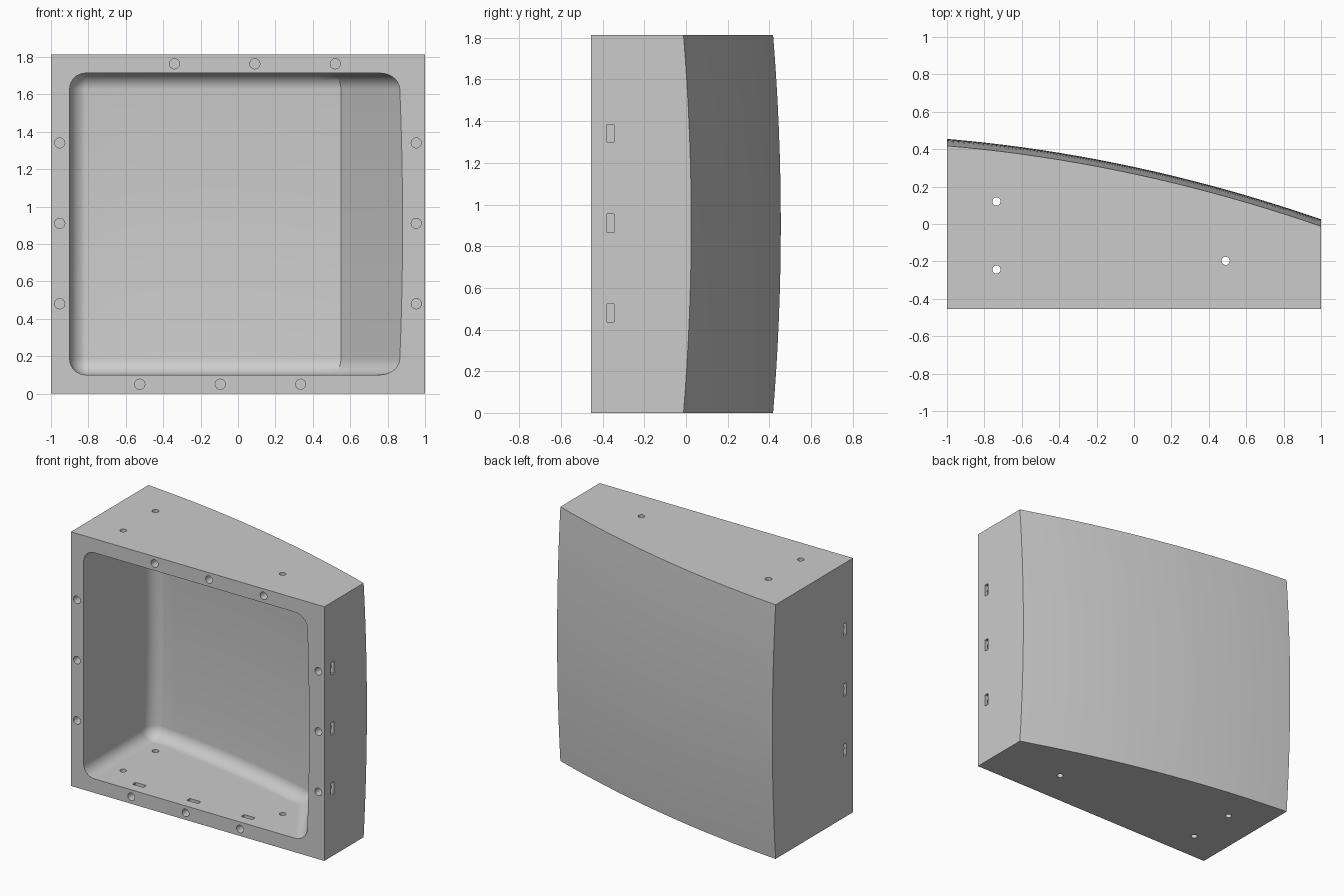
import bpy, bmesh
from math import sin, cos, pi, sqrt
from mathutils import Matrix, Vector

if "Cube" in bpy.data.objects:
    bpy.data.objects.remove(bpy.data.objects["Cube"])

FRONT, HEIGHT, WALL = -0.455, 1.813, 0.1
MID = HEIGHT / 2
FILLET, CORNER = 0.085, 0.1


def back(x):
    """Depth of the curved back at mid height."""
    return 0.305 - 0.215 * x - 0.065 * x * x


def bulge(z):
    """How far the back draws in away from mid height."""
    return 0.037 * ((z - MID) / MID) ** 2


def new_object(name, bm):
    bmesh.ops.recalc_face_normals(bm, faces=bm.faces)
    mesh = bpy.data.meshes.new(name)
    bm.to_mesh(mesh)
    bm.free()
    obj = bpy.data.objects.new(name, mesh)
    bpy.context.collection.objects.link(obj)
    return obj


def loft(name, rings):
    bm = bmesh.new()
    loops = [[bm.verts.new(p) for p in ring] for ring in rings]
    for a, b in zip(loops, loops[1:]):
        for i in range(len(a)):
            j = (i + 1) % len(a)
            bm.faces.new((a[i], a[j], b[j], b[i]))
    bm.faces.new(loops[0])
    bm.faces.new(loops[-1])
    return new_object(name, bm)


def offset(path, d):
    """Shift an open path to its right by d, with mitred corners."""
    normals = []
    for a, b in zip(path, path[1:]):
        t = (b - a).normalized()
        normals.append(Vector((t.y, -t.x)))
    out = []
    for i, p in enumerate(path):
        n1, n2 = normals[max(i - 1, 0)], normals[min(i, len(normals) - 1)]
        out.append(p + (n1 + n2) * d / (1 + n1.dot(n2)))
    return out


# Outer shell: flat front and sides, doubly curved back
xs = [-1 + i / 10 for i in range(21)]
shell_rings = []
for k in range(17):
    z = HEIGHT * k / 16
    ring = [(-1, FRONT, z)] + [(x, back(x) - bulge(z), z) for x in xs]
    shell_rings.append(ring + [(1, FRONT, z)])
housing = loft("housing", shell_rings)

# Cavity plan: left wall, rounded corner, curved back, slanted right wall
left, kink_x = -0.9, 0.55
corner_y = back(left + CORNER) - WALL - CORNER
plan = [Vector((left, FRONT - 0.2))]
for i in range(7):
    a = pi - i * pi / 14 * 0.9 * 7 / 6
    plan.append(Vector((left + CORNER + CORNER * cos(a), corner_y + CORNER * sin(a))))
start_x = left + CORNER
for i in range(1, 13):
    x = start_x + (kink_x - start_x) * i / 12
    plan.append(Vector((x, back(x) - WALL)))
lip = Vector((0.88, FRONT))
plan.append(lip + (lip - plan[-1]) * 0.4)

# Heights bunch up at the floor and ceiling to form the fillets
low = WALL
steps = [(low + FILLET * (1 - cos(i * pi / 16)), FILLET * (1 - sin(i * pi / 16))) for i in range(9)]
span = HEIGHT - 2 * (low + FILLET)
levels = steps + [(low + FILLET + span * i / 12, 0) for i in range(1, 12)]
levels += [(HEIGHT - z, d) for z, d in reversed(steps)]
cavity = loft("cavity_cutter", [[(p.x, p.y - bulge(z), z) for p in offset(plan, d)] for z, d in levels])

# Bolt positions around the front rim
side_z = [0.48, 0.91, 1.34]
top_x = [-0.34, 0.09, 0.52]
bottom_x = [-0.525, -0.095, 0.335]
rim_z = 0.05
bolts = [(s * 0.953, z) for s in (-1, 1) for z in side_z]
bolts += [(x, HEIGHT - rim_z) for x in top_x] + [(x, rim_z) for x in bottom_x]


def add_cylinder(bm, center, radius, depth, turn):
    bmesh.ops.create_cone(bm, cap_ends=True, segments=24, radius1=radius, radius2=radius,
                          depth=depth, matrix=Matrix.Translation(center) @ turn)


def add_box(bm, center, size):
    bmesh.ops.create_cube(bm, size=1, matrix=Matrix.Translation(center) @ Matrix.Diagonal((*size, 1)))


# Round holes: blind bolt holes in the rim, through holes top and bottom
bm = bmesh.new()
for x, z in bolts:
    add_cylinder(bm, (x, FRONT, z), 0.027, 0.3, Matrix.Rotation(pi / 2, 4, "X"))
for x, y in [(-0.735, 0.12), (-0.735, -0.243), (0.49, -0.197)]:
    add_cylinder(bm, (x, y, MID), 0.022, HEIGHT + 0.2, Matrix.Identity(4))
holes = new_object("hole_cutter", bm)

# Nut slots: outside on the two sides, inside on the floor and ceiling
bm = bmesh.new()
slot_y, thick, wide = -0.363, 0.034, 0.087
for s in (-1, 1):
    for z in side_z:
        add_box(bm, (s * 0.975, slot_y, z), (0.11, thick, wide))
for row, z in ((bottom_x, 0.08), (top_x, HEIGHT - 0.08)):
    for x in row:
        add_box(bm, (x, slot_y, z), (wide, thick, 0.12))
slots = new_object("slot_cutter", bm)

# Cut everything out of the housing
bpy.ops.object.select_all(action="DESELECT")
housing.select_set(True)
bpy.context.view_layer.objects.active = housing
for cutter in (cavity, holes, slots):
    cutter.hide_render = True
    mod = housing.modifiers.new(cutter.name, "BOOLEAN")
    mod.operation, mod.solver, mod.object = "DIFFERENCE", "EXACT", cutter
    bpy.ops.object.modifier_apply(modifier=mod.name)
    bpy.data.objects.remove(cutter)

# One grey material, smooth curves with sharp edges
grey = bpy.data.materials.new("light_grey")
grey.use_nodes = True
colour = (0.6, 0.6, 0.6, 1)
grey.diffuse_color = colour
grey.node_tree.nodes["Principled BSDF"].inputs["Base Color"].default_value = colour
housing.data.materials.clear()
housing.data.materials.append(grey)
bpy.ops.object.shade_smooth_by_angle(angle=pi / 7)
weighted = housing.modifiers.new("even_shading", "WEIGHTED_NORMAL")
weighted.keep_sharp = True
